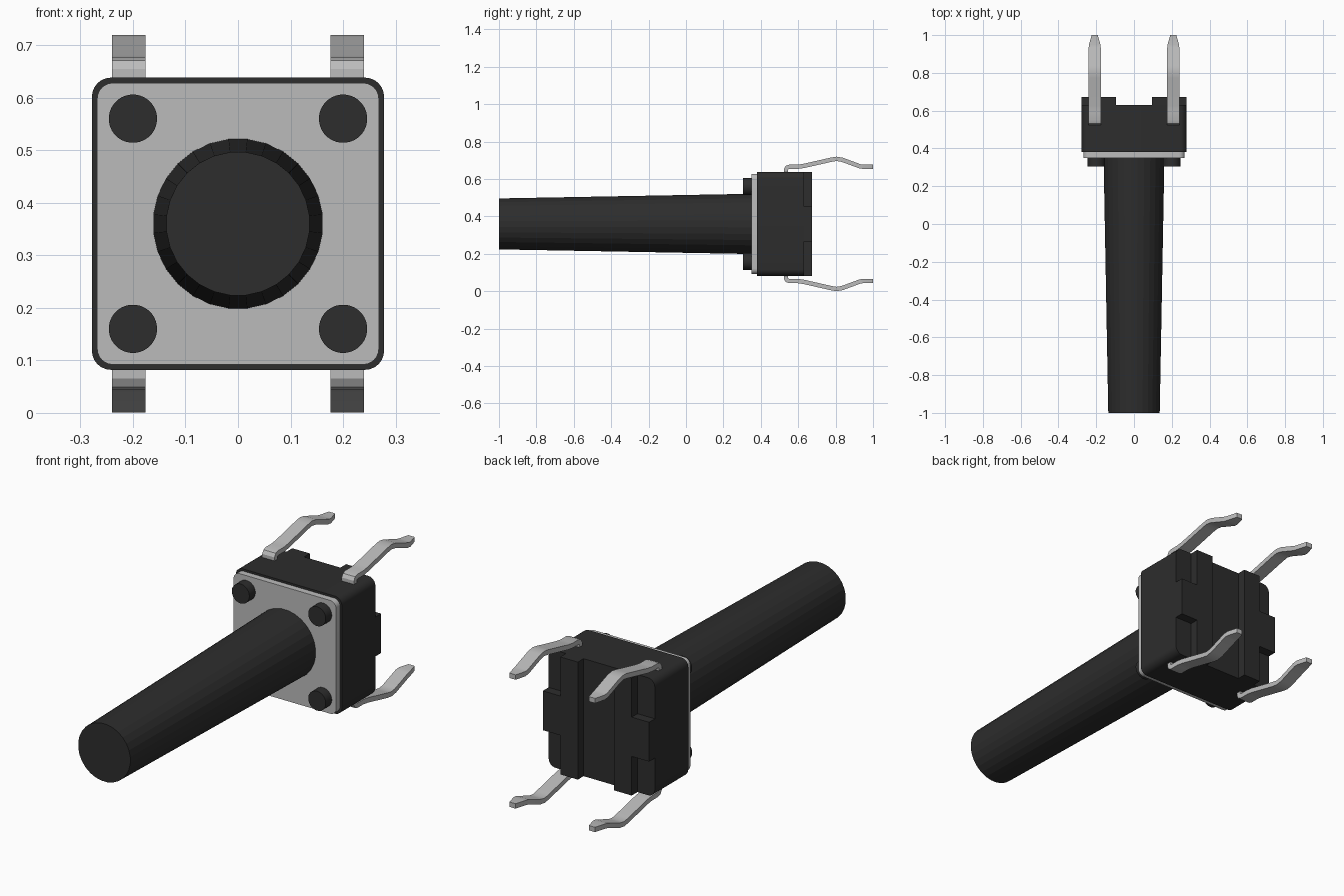
import bpy, bmesh
from math import sin, cos, pi, radians
from mathutils import Vector

cube = bpy.data.objects.get("Cube")
if cube:
    bpy.data.objects.remove(cube)

MID_Z = 0.36


def material(name, value):
    mat = bpy.data.materials.new(name)
    mat.use_nodes = True
    colour = (value, value, value, 1)
    mat.diffuse_color = colour
    mat.node_tree.nodes["Principled BSDF"].inputs["Base Color"].default_value = colour
    return mat


PLASTIC = material("black_plastic", 0.026)
METAL = material("light_metal", 0.5)


def loft(name, rings, mat, mirror="", smooth=30):
    """Skin a list of matching rings, cap both ends, mirror about the centre."""
    bm = bmesh.new()
    loops = [[bm.verts.new(p) for p in ring] for ring in rings]
    for a, b in zip(loops, loops[1:]):
        for i in range(len(a)):
            j = (i + 1) % len(a)
            bm.faces.new((a[i], a[j], b[j], b[i]))
    bm.faces.new(loops[0])
    bm.faces.new(loops[-1])
    bmesh.ops.recalc_face_normals(bm, faces=bm.faces)
    mesh = bpy.data.meshes.new(name)
    bm.to_mesh(mesh)
    bm.free()
    if smooth:
        mesh.shade_smooth()
        mesh.set_sharp_from_angle(angle=radians(smooth))
    mesh.materials.append(mat)
    obj = bpy.data.objects.new(name, mesh)
    obj.location.z = MID_Z
    bpy.context.collection.objects.link(obj)
    if mirror:
        mod = obj.modifiers.new("Mirror", "MIRROR")
        mod.use_axis = ["x" in mirror, "y" in mirror, "z" in mirror]
        mod.use_mirror_merge = False
    return obj


def prism(name, outline, y0, y1, mat, **options):
    rings = [[(x, y, z) for x, z in outline] for y in (y0, y1)]
    return loft(name, rings, mat, **options)


def circle(radius, sides, cx=0, cz=0):
    turns = [2 * pi * (i + 0.5) / sides for i in range(sides)]
    return [(cx + radius * sin(t), cz + radius * cos(t)) for t in turns]


def rounded_square(half, radius, steps=6):
    points = []
    for corner, (sx, sz) in enumerate(((1, 1), (-1, 1), (-1, -1), (1, -1))):
        for k in range(steps + 1):
            t = (corner + k / steps) * pi / 2
            points.append((sx * (half - radius) + radius * cos(t),
                           sz * (half - radius) + radius * sin(t)))
    return points


# Housing and cover plate
prism("housing", rounded_square(0.278, 0.036), 0.38, 0.63, PLASTIC)
prism("cover_plate", rounded_square(0.268, 0.03), 0.35, 0.38, METAL)

# Rear ribs, each with a lug reaching the side of the housing
rib = [(0.095, -0.278), (0.187, -0.278), (0.187, -0.093), (0.278, -0.093),
       (0.278, 0.093), (0.187, 0.093), (0.187, 0.278), (0.095, 0.278)]
prism("rear_rib", rib, 0.63, 0.673, PLASTIC, mirror="x")

# Four corner studs
prism("corner_stud", circle(0.046, 32, 0.2, 0.2), 0.305, 0.35, PLASTIC, mirror="xz")

# Long tapered plunger
plunger = [[(x, y, z) for x, z in circle(r, 28)] for y, r in ((-1, 0.137), (0.35, 0.162))]
loft("plunger", plunger, PLASTIC, smooth=0)

# Kinked legs: centre line as (y, height, half width)
path = [(0.535, 0.26, 0.032), (0.535, 0.293, 0.032), (0.54, 0.301, 0.032),
        (0.552, 0.305, 0.032), (0.595, 0.305, 0.032), (0.63, 0.31, 0.032),
        (0.775, 0.343, 0.032), (0.805, 0.348, 0.032), (0.835, 0.343, 0.032),
        (0.93, 0.308, 0.032), (0.95, 0.305, 0.03), (1.0, 0.305, 0.016)]
THICK = 0.023
LEG_X = 0.208
centres = [Vector((y, z)) for y, z, w in path]
rings = []
for i, (y, z, w) in enumerate(path):
    along = centres[min(i + 1, len(path) - 1)] - centres[max(i - 1, 0)]
    side = Vector((-along.y, along.x)).normalized() * THICK / 2
    rings.append([(LEG_X + sx * w, y + s * side.x, z + s * side.y)
                  for sx, s in ((-1, -1), (1, -1), (1, 1), (-1, 1))])
loft("leg", rings, METAL, mirror="xz")
